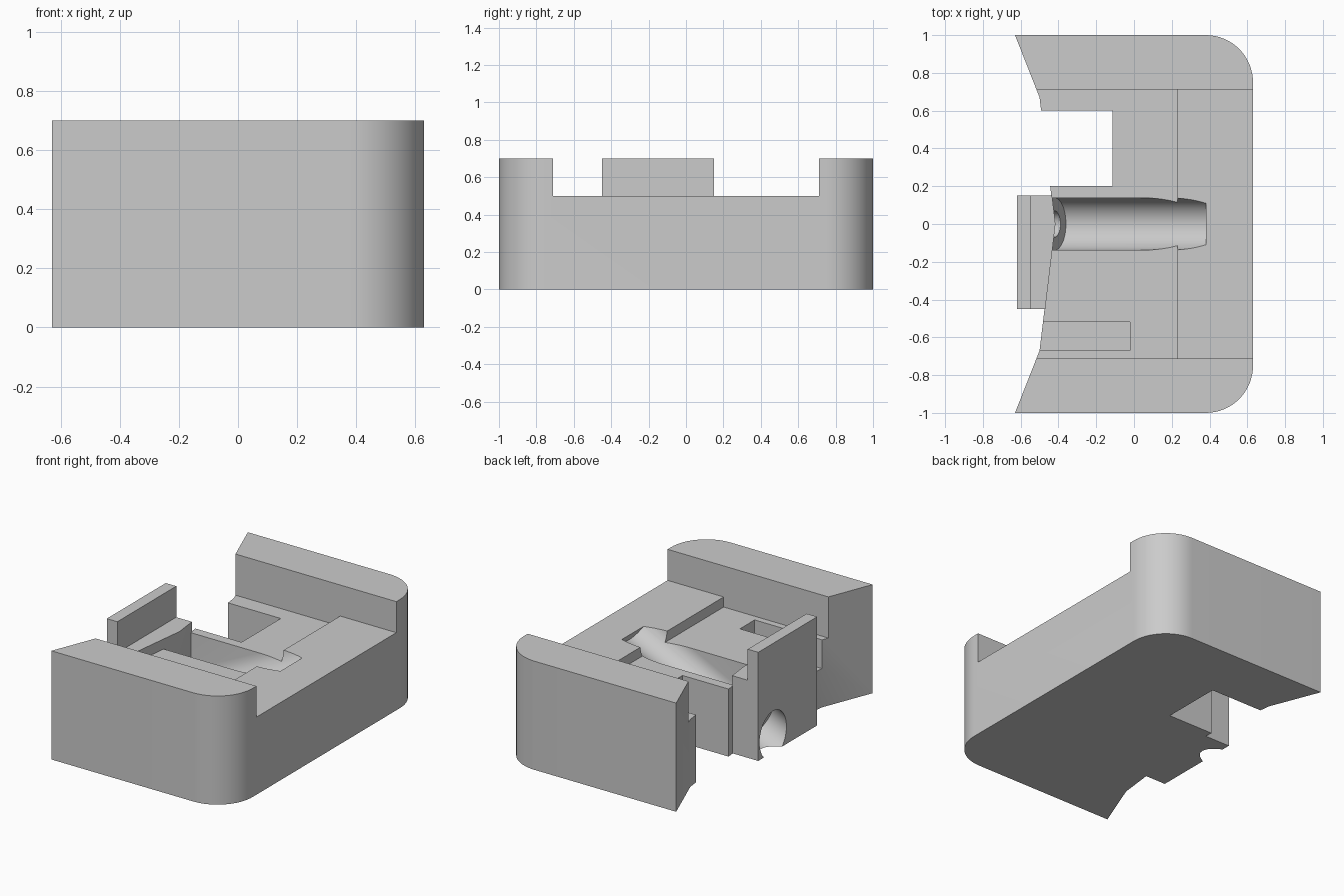
import bpy, bmesh
from math import sin, cos, pi, atan
from mathutils import Matrix, Vector

cube = bpy.data.objects.get("Cube")
if cube:
    bpy.data.objects.remove(cube, do_unlink=True)

# Plain grey plastic
grey = bpy.data.materials.new("plain_grey")
grey.use_nodes = True
grey.diffuse_color = (0.6, 0.6, 0.6, 1)
grey.node_tree.nodes["Principled BSDF"].inputs["Base Color"].default_value = (0.6, 0.6, 0.6, 1)

TILT = atan(0.48)          # slope of the bore, rising towards +x
AXIS_Z = 0.41              # height of the bore axis at x = 0


def prism(name, points, direction):
    """Solid made by sweeping a closed outline along a vector."""
    bm = bmesh.new()
    face = bm.faces.new([bm.verts.new(p) for p in points])
    swept = bmesh.ops.extrude_face_region(bm, geom=[face])
    verts = [v for v in swept["geom"] if isinstance(v, bmesh.types.BMVert)]
    bmesh.ops.translate(bm, verts=verts, vec=direction)
    bmesh.ops.recalc_face_normals(bm, faces=bm.faces)
    mesh = bpy.data.meshes.new(name)
    bm.to_mesh(mesh)
    bm.free()
    mesh.materials.append(grey)
    obj = bpy.data.objects.new(name, mesh)
    bpy.context.collection.objects.link(obj)
    return obj


def upright(name, outline, z0, z1):
    return prism(name, [(x, y, z0) for x, y in outline], (0, 0, z1 - z0))


def box(name, x0, x1, y0, y1, z0, z1):
    return upright(name, [(x0, y0), (x1, y0), (x1, y1), (x0, y1)], z0, z1)


def tilted(name, profile, x0, x1):
    """Sweep a (side, up) profile along the sloping bore axis between two x positions."""
    turn = Matrix.Rotation(-TILT, 3, 'Y')
    start = Vector((x0, 0, AXIS_Z + 0.48 * x0))
    along = Vector((x1 - x0, 0, 0.48 * (x1 - x0)))
    return prism(name, [start + turn @ Vector((0, y, z)) for y, z in profile], along)


def circle(r, n=48):
    return [(r * cos(2 * pi * i / n), r * sin(2 * pi * i / n)) for i in range(n)]


def combine(target, tool, operation):
    mod = target.modifiers.new(tool.name, 'BOOLEAN')
    mod.operation, mod.solver, mod.object = operation, 'EXACT', tool
    bpy.context.view_layer.objects.active = target
    bpy.ops.object.modifier_apply(modifier=mod.name)
    bpy.data.objects.remove(tool, do_unlink=True)


# Body outline: two rounded corners, shallow V on the open side
R = 0.25
corner = [(0.63 - R + R * sin(a), 1 - R + R * cos(a)) for a in [i * pi / 32 for i in range(17)]]
half = [(-0.50, 0.67), (-0.63, 1)] + corner
outline = [(-0.42, 0)] + half + [(x, -y) for x, y in reversed(half)]
body = upright("body", outline, 0, 0.7)

# Recesses: lowered middle, inner floor, through notch, small slot
for cutter in (
    box("middle_cut", -1, 1, -0.712, 0.712, 0.5, 1),
    box("floor_cut", -1, 0.23, -0.712, 0.712, 0.435, 0.8),
    box("notch_cut", -1, -0.115, 0.2, 0.6, -0.5, 1),
    box("slot_cut", -1, -0.02, -0.67, -0.52, 0.25, 0.8),
):
    combine(body, cutter, 'DIFFERENCE')

# Sloping open channel with a round bottom
r = 0.138
u_profile = [(-r * cos(i * pi / 24), -r * sin(i * pi / 24)) for i in range(25)]
u_profile += [(r, 0.45), (-r, 0.45)]
combine(body, tilted("channel_cut", u_profile, -0.42, 0.344), 'DIFFERENCE')

# Ledge and upright plate on the open side
ledge = [(-0.62, 0.15), (-0.434, 0.15), (-0.416, 0), (-0.47, -0.45), (-0.62, -0.45)]
combine(body, upright("ledge", ledge, 0, 0.5), 'UNION')
combine(body, box("plate", -0.62, -0.545, -0.45, 0.15, 0.3, 0.7), 'UNION')

# Wide bore in from the plate, narrow bore through to the channel
combine(body, tilted("wide_bore_cut", circle(0.137), -0.8, -0.51), 'DIFFERENCE')
combine(body, tilted("narrow_bore_cut", circle(0.07, 32), -0.6, -0.36), 'DIFFERENCE')

bpy.ops.object.select_all(action='DESELECT')
body.select_set(True)
bpy.context.view_layer.objects.active = body
bpy.ops.object.shade_smooth_by_angle(angle=pi / 6)
